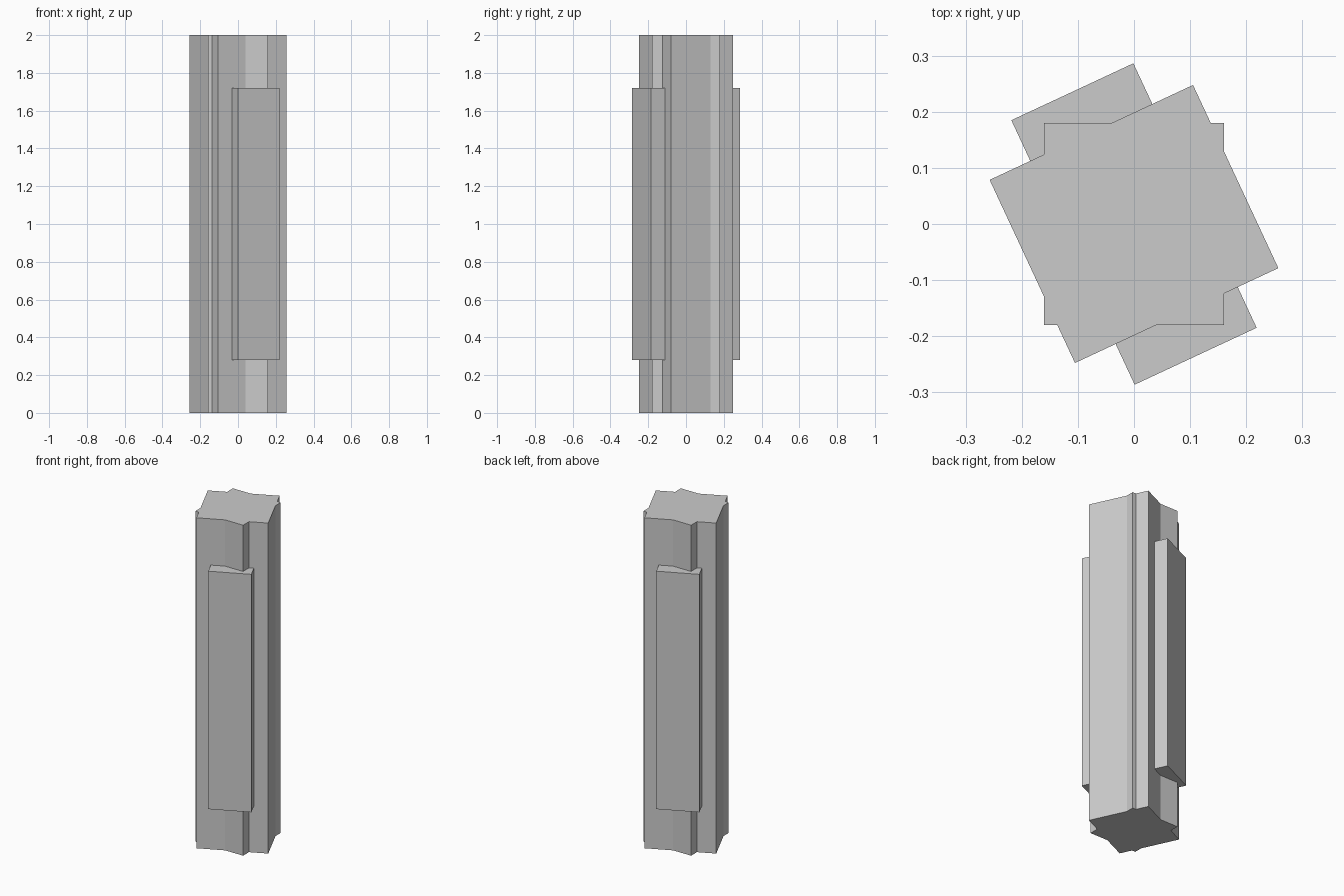
import bpy, bmesh, math
from mathutils import Matrix

if "Cube" in bpy.data.objects:
    bpy.data.objects.remove(bpy.data.objects["Cube"])

# Column core: outline of a square post merged with a second post turned 25 degrees
half = [(0.1052, 0.2477), (0.1368, 0.18), (0.16, 0.18), (0.16, 0.1302),
        (0.2573, -0.0786), (0.16, -0.124), (0.16, -0.18), (0.0398, -0.18)]
outline = half + [(-x, -y) for x, y in half]

bm = bmesh.new()
base = bm.faces.new([bm.verts.new((x, y, 0)) for x, y in outline])
top = bmesh.ops.extrude_face_region(bm, geom=[base], use_keep_orig=True)
bmesh.ops.translate(bm, vec=(0, 0, 2),
                    verts=[g for g in top["geom"] if isinstance(g, bmesh.types.BMVert)])
bmesh.ops.recalc_face_normals(bm, faces=bm.faces)
mesh = bpy.data.meshes.new("column_core")
bm.to_mesh(mesh)
bm.free()
bpy.context.collection.objects.link(bpy.data.objects.new("column_core", mesh))

# Raised panels front and back: one bar passing through the core
bm = bmesh.new()
bmesh.ops.create_cube(bm, size=1, matrix=Matrix.Translation((0, 0, 1))
                      @ Matrix.Rotation(math.radians(25), 4, 'Z')
                      @ Matrix.Diagonal((0.24, 0.52, 1.44, 1)))
mesh = bpy.data.meshes.new("raised_panels")
bm.to_mesh(mesh)
bm.free()
bpy.context.collection.objects.link(bpy.data.objects.new("raised_panels", mesh))
